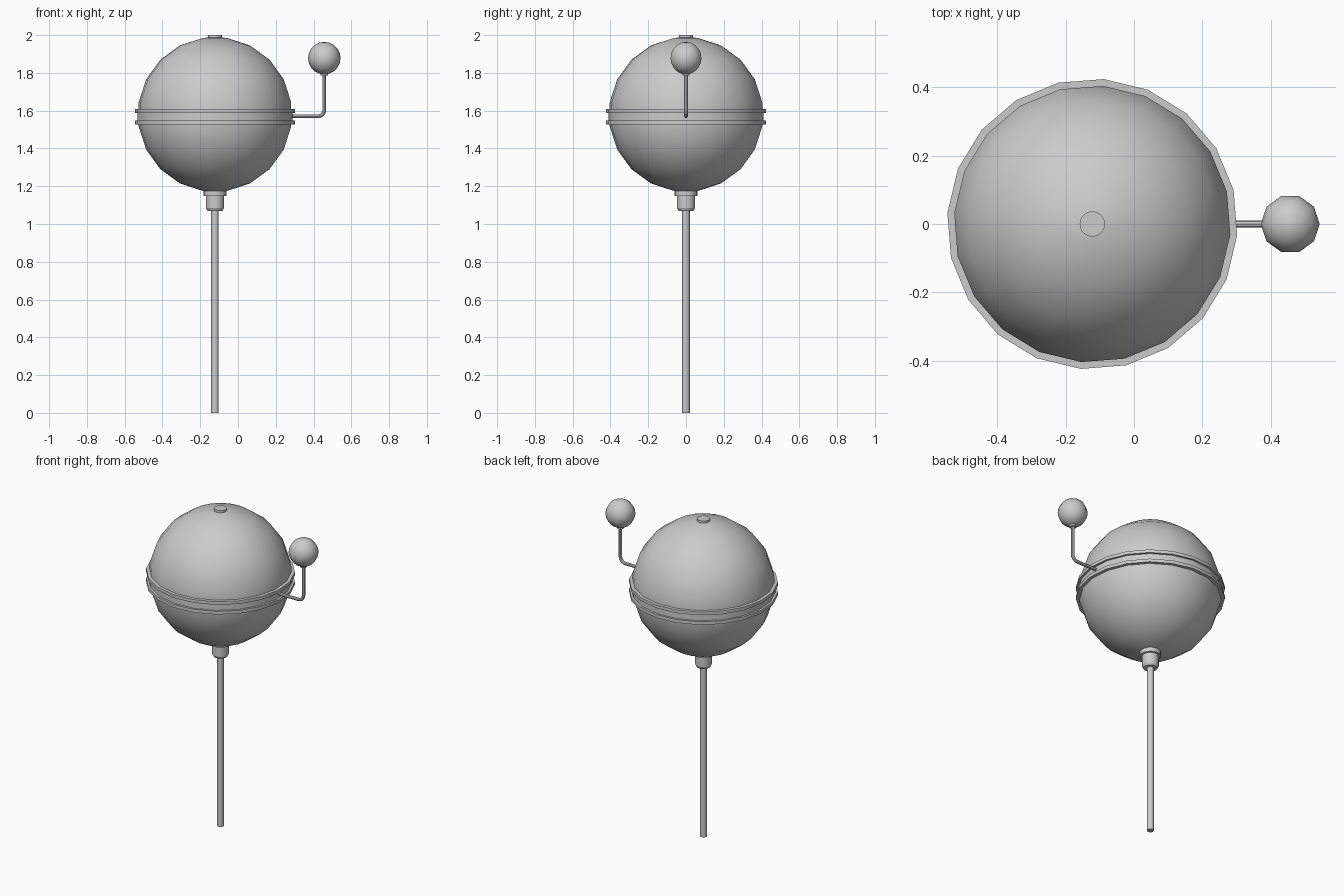
import bpy
from math import sin, cos, pi, radians

cube = bpy.data.objects.get("Cube")
if cube:
    bpy.data.objects.remove(cube, do_unlink=True)

GLOBE_X, GLOBE_Z, GLOBE_R = -0.122, 1.58, 0.41
BALL_X, BALL_Z, BALL_R = 0.457, 1.878, 0.086

grey = bpy.data.materials.new("plain grey")
grey.use_nodes = True
colour = (0.6, 0.6, 0.6, 1)
grey.diffuse_color = colour
grey.node_tree.nodes["Principled BSDF"].inputs["Base Color"].default_value = colour


def finish(obj, angle=40):
    """Give the part its material and smooth shading with sharp edges kept."""
    obj.data.materials.append(grey)
    bpy.ops.object.select_all(action="DESELECT")
    obj.select_set(True)
    bpy.context.view_layer.objects.active = obj
    bpy.ops.object.shade_smooth_by_angle(angle=radians(angle))


def lathe(name, profile, x, sides, turn=0.0, closed=False, angle=40):
    """Spin (radius, height) points, listed upwards, about a vertical axis."""
    verts, rings, faces = [], [], []
    for r, z in profile:
        count = 1 if r == 0 else sides
        rings.append([len(verts) + i for i in range(count)])
        for i in range(count):
            a = radians(turn) + 2 * pi * i / sides
            verts.append((x + r * cos(a), r * sin(a), z))
    pairs = list(zip(rings, rings[1:]))
    if closed:
        pairs.append((rings[-1], rings[0]))
    for low, high in pairs:
        for i in range(sides):
            j = (i + 1) % sides
            if len(low) == 1:
                faces.append((low[0], high[j], high[i]))
            elif len(high) == 1:
                faces.append((low[i], low[j], high[0]))
            else:
                faces.append((low[i], low[j], high[j], high[i]))
    mesh = bpy.data.meshes.new(name)
    mesh.from_pydata(verts, [], faces)
    obj = bpy.data.objects.new(name, mesh)
    bpy.context.collection.objects.link(obj)
    finish(obj, angle)
    return obj


def arc(radius, z, degrees):
    return [(radius * cos(radians(d)) if abs(d) < 90 else 0,
             z + radius * sin(radians(d))) for d in degrees]


# Globe and the double-ridged band round its middle
latitudes = [-90] + list(range(-81, 82, 18)) + [90]
lathe("globe", arc(GLOBE_R, GLOBE_Z, latitudes), GLOBE_X, 20, -4.5)
lathe("equator_band",
      [(0.39, 1.527), (0.425, 1.527), (0.425, 1.547), (0.412, 1.547),
       (0.412, 1.588), (0.425, 1.588), (0.425, 1.608), (0.39, 1.608)],
      GLOBE_X, 20, -4.5, closed=True)

# Cap on top, collar underneath and the pole
lathe("top_cap", [(0, 1.97), (0.037, 1.97), (0.037, 2.0), (0, 2.0)], GLOBE_X, 20)
lathe("collar",
      [(0, 1.07), (0.04, 1.07), (0.048, 1.085), (0.048, 1.148),
       (0.06, 1.148), (0.06, 1.18), (0, 1.18)], GLOBE_X, 20, angle=25)
lathe("pole", [(0, 0), (0.02, 0), (0.02, 1.08), (0, 1.08)], GLOBE_X, 12)

# Bent arm carrying the small ball
ARM_Z, BEND = 1.57, 0.035
path = [(0.27, ARM_Z)]
for step in range(6):
    a = -pi / 2 + step * pi / 10
    path.append((BALL_X - BEND + BEND * cos(a), ARM_Z + BEND + BEND * sin(a)))
path.append((BALL_X, BALL_Z - BALL_R + 0.02))
curve = bpy.data.curves.new("arm", "CURVE")
curve.dimensions = "3D"
curve.bevel_depth = 0.01
curve.bevel_resolution = 2
curve.use_fill_caps = True
spline = curve.splines.new("POLY")
spline.points.add(len(path) - 1)
for point, (x, z) in zip(spline.points, path):
    point.co = (x, 0, z, 1)
arm = bpy.data.objects.new("arm", curve)
bpy.context.collection.objects.link(arm)
bpy.ops.object.select_all(action="DESELECT")
arm.select_set(True)
bpy.context.view_layer.objects.active = arm
bpy.ops.object.convert(target="MESH")
finish(bpy.context.view_layer.objects.active)

lathe("ball_collar", [(0, 1.785), (0.02, 1.785), (0.02, 1.81), (0, 1.81)], BALL_X, 10)
lathe("small_ball", arc(BALL_R, BALL_Z, range(-90, 91, 18)), BALL_X, 10)
